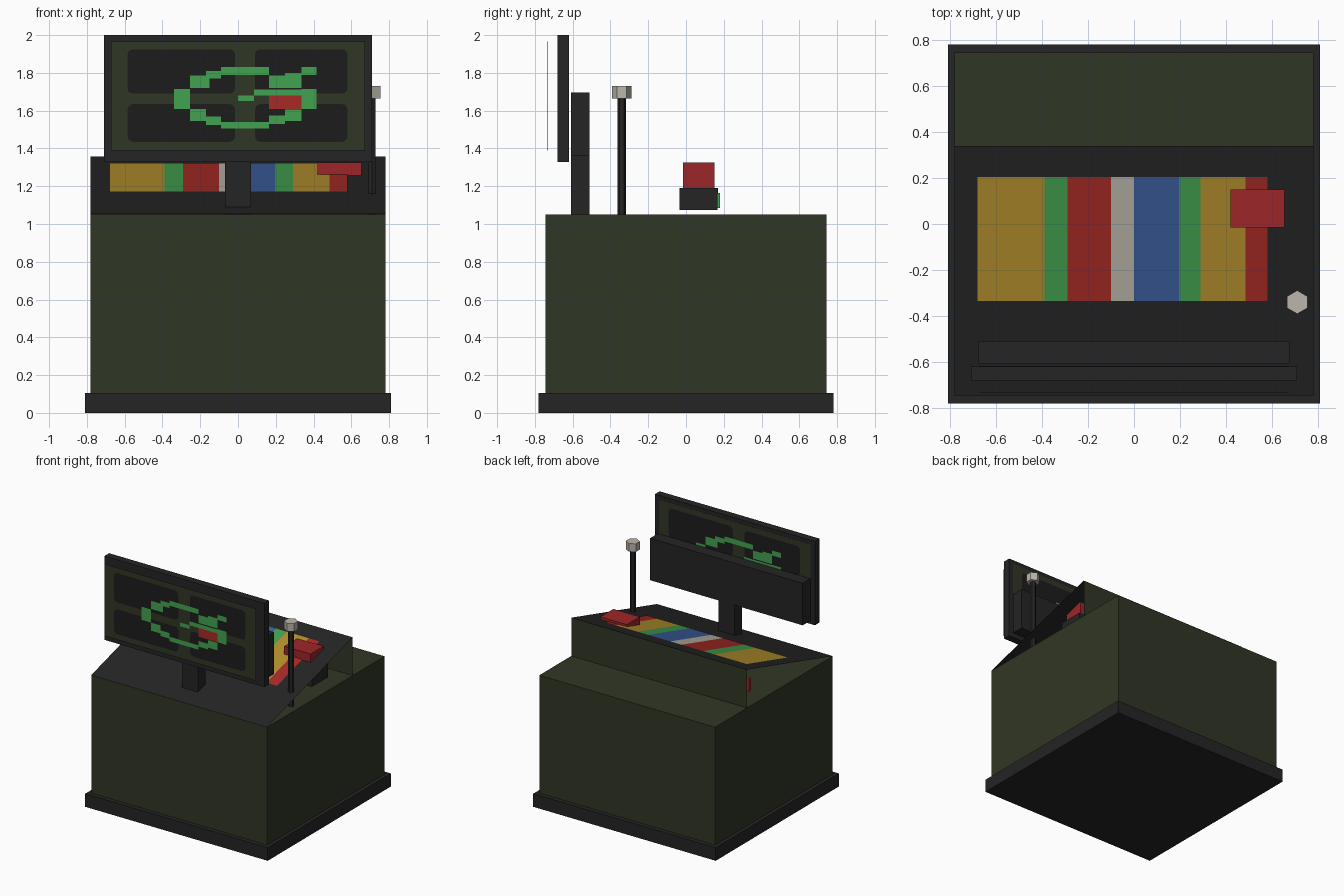
import bpy, bmesh, math
from mathutils import Vector

if "Cube" in bpy.data.objects:
    bpy.data.objects.remove(bpy.data.objects["Cube"])


def mat(name, r, g, b):
    m = bpy.data.materials.new(name)
    m.diffuse_color = (r, g, b, 1)
    m.use_nodes = True
    m.node_tree.nodes["Principled BSDF"].inputs["Base Color"].default_value = m.diffuse_color
    return m


OLIVE = mat("olive_green", .030, .038, .018)
DARK = mat("charcoal", .018, .018, .018)
BLACK = mat("screen_black", .0115, .0115, .0115)
GREEN = mat("bright_green", .055, .36, .08)
RED = mat("stripe_red", .39, .023, .018)
CRIMSON = mat("box_red", .34, .019, .022)
YELLOW = mat("mustard", .46, .28, .025)
BLUE = mat("blue", .043, .110, .34)
PALE = mat("pale_grey", .50, .47, .41)


def finish(name, bm, material):
    me = bpy.data.meshes.new(name)
    bm.to_mesh(me)
    bm.free()
    me.materials.append(material)
    ob = bpy.data.objects.new(name, me)
    bpy.context.collection.objects.link(ob)
    return ob


def box(name, x, y, z, material):
    bm = bmesh.new()
    bmesh.ops.create_cube(bm, size=1)
    for v in bm.verts:
        v.co = [(a[0] + a[1]) / 2 + c * (a[1] - a[0]) for a, c in zip((x, y, z), v.co)]
    return finish(name, bm, material)


def sheet(name, polys, material):
    bm = bmesh.new()
    for p in polys:
        bm.faces.new([bm.verts.new(c) for c in p])
    return finish(name, bm, material)


def hex_prism(name, x, y, r, z0, z1, material):
    bm = bmesh.new()
    base = bm.faces.new([bm.verts.new((x + r * math.sin(i * math.pi / 3),
                                       y + r * math.cos(i * math.pi / 3), z0)) for i in range(6)])
    top = bmesh.ops.extrude_face_region(bm, geom=[base])["geom"]
    for v in top:
        if isinstance(v, bmesh.types.BMVert):
            v.co.z = z1
    bmesh.ops.recalc_face_normals(bm, faces=bm.faces)
    # extruding keeps the bottom cap only if it is rebuilt
    bmesh.ops.holes_fill(bm, edges=bm.edges, sides=6)
    bmesh.ops.recalc_face_normals(bm, faces=bm.faces)
    return finish(name, bm, material)


# Cabinet
box("plinth", (-.81, .81), (-.78, .78), (0, .105), DARK)
box("cabinet_body", (-.78, .78), (-.745, .745), (.105, 1.05), OLIVE)

# Sloped console, open at both ends
Y0, Z0, Y1, Z1 = -.745, 1.052, .34, 1.357


def slope(x, y, lift=0.0):
    n = Vector((0, Z0 - Z1, Y1 - Y0)).normalized() * lift
    return (x, y + n.y, Z0 + (Z1 - Z0) * (y - Y0) / (Y1 - Y0) + n.z)


sheet("sloped_console", [[slope(-.78, Y0), slope(.78, Y0), slope(.78, Y1), slope(-.78, Y1)]], DARK)
sheet("console_back_wall", [[(.78, Y1, 1.05), (-.78, Y1, 1.05), (-.78, Y1, Z1), (.78, Y1, Z1)]], OLIVE)

# Coloured stripes on the console
edges = [-.68, -.39, -.29, -.10, 0, .195, .29, .485, .58]
for i, m in enumerate([YELLOW, GREEN, RED, PALE, BLUE, GREEN, YELLOW, RED]):
    a, b = edges[i], edges[i + 1]
    sheet(f"console_stripe_{i + 1}", [[slope(a, -.333, .004), slope(b, -.333, .004),
                                       slope(b, .205, .004), slope(a, .205, .004)]], m)

# Box set through the console, with its hidden mount and tabs
box("red_box", (.42, .655), (-.015, .15), (1.19, 1.325), CRIMSON)
box("box_mount", (.40, .68), (-.035, .168), (1.075, 1.19), DARK)
box("green_tab", (.45, .62), (.168, .18), (1.085, 1.165), GREEN)
box("red_tab", (-.68, -.60), (.15, .17), (1.09, 1.19), RED)

# Lamp on a pole
hex_prism("lamp_pole", .71, -.34, .022, 1.05, 1.665, DARK)
hex_prism("lamp_head", .71, -.34, .051, 1.665, 1.73, PALE)

# Screen stand and housing
box("stand_post", (-.07, .07), (-.61, -.512), (1.05, 1.36), DARK)
box("screen_back_box", (-.677, .677), (-.61, -.512), (1.36, 1.697), DARK)
box("screen_frame", (-.71, .71), (-.68, -.62), (1.328, 2.0), DARK)


# Flat rounded pictures, facing front (s=1) or turned to face back (s=-1)
def rounded(x0, x1, z0, z1, r, y, s):
    pts = []
    for cx, cz, a0 in ((x1 - r, z0 + r, -90), (x1 - r, z1 - r, 0),
                       (x0 + r, z1 - r, 90), (x0 + r, z0 + r, 180)):
        for k in range(4):
            a = math.radians(a0 + 30 * k)
            pts.append((s * (cx + r * math.cos(a)), y, cz + r * math.sin(a)))
    return pts


def rect(x0, x1, z0, z1, y, s):
    return [(s * x0, y, z0), (s * x1, y, z0), (s * x1, y, z1), (s * x0, y, z1)]


TRACK = [  # x0, x1, z0, z1 of each block of the circuit
    (-.09, .165, 1.79, 1.83), (-.17, -.09, 1.77, 1.81), (-.255, -.15, 1.72, 1.785),
    (-.34, -.255, 1.61, 1.715), (-.255, -.17, 1.545, 1.61), (-.17, -.09, 1.525, 1.57),
    (-.09, .165, 1.505, 1.54), (.165, .25, 1.53, 1.575), (.25, .335, 1.545, 1.605),
    (.335, .415, 1.61, 1.715), (.165, .335, 1.72, 1.785), (.25, .335, 1.785, 1.80),
    (.335, .415, 1.79, 1.83), (.085, .335, 1.68, 1.712), (0, .085, 1.65, 1.68),
]
for label, y, s in (("front", -.733, 1), ("back", -.6185, -1)):
    d = -.0025 * s
    box(f"{label}_display", (-.672, .672), tuple(sorted((y, y - d * .5))), (1.39, 1.967), OLIVE)
    sheet(f"{label}_display_panels",
          [rounded(a, b, c, e, .03, y + d, s) for a, b in ((-.585, -.015), (.09, .58))
           for c, e in ((1.69, 1.925), (1.435, 1.635))], BLACK)
    sheet(f"{label}_track", [rect(*t, y + 2 * d, s) for t in TRACK], GREEN)
    sheet(f"{label}_track_marker", [rect(.165, .335, 1.61, 1.68, y + 2 * d, s)], RED)
